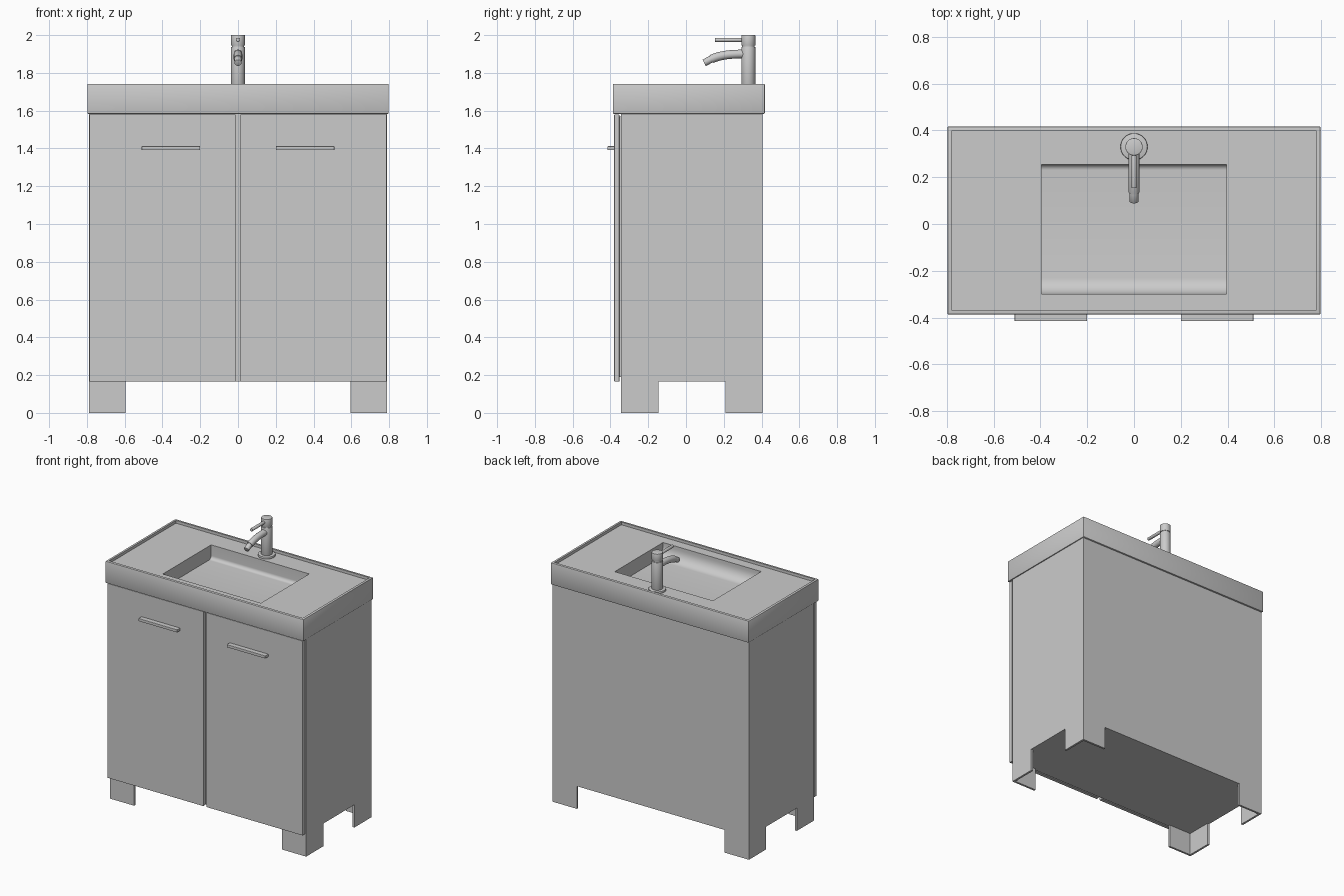
import bpy
import bmesh
from math import sin, cos, pi, radians
from mathutils import Vector

default = bpy.data.objects.get("Cube")
if default:
    bpy.data.objects.remove(default, do_unlink=True)


def make(name, bm):
    bmesh.ops.recalc_face_normals(bm, faces=bm.faces)
    mesh = bpy.data.meshes.new(name)
    bm.to_mesh(mesh)
    bm.free()
    obj = bpy.data.objects.new(name, mesh)
    bpy.context.collection.objects.link(obj)
    return obj


def activate(obj):
    bpy.ops.object.select_all(action="DESELECT")
    obj.select_set(True)
    bpy.context.view_layer.objects.active = obj


def smooth(obj):
    activate(obj)
    bpy.ops.object.shade_smooth_by_angle(angle=radians(35))


def box(name, x, y, z, bevel=0):
    """Box from (min, max) ranges, with optional rounded edges."""
    bm = bmesh.new()
    bmesh.ops.create_cube(bm, size=1)
    for v in bm.verts:
        v.co = [(lo + hi) / 2 + c * (hi - lo) for c, (lo, hi) in zip(v.co, (x, y, z))]
    if bevel:
        bmesh.ops.bevel(bm, geom=bm.edges[:], offset=bevel, segments=2,
                        profile=0.5, affect="EDGES")
    return make(name, bm)


def prism(name, profile, half_width):
    """Extrude a (y, z) outline symmetrically along x."""
    bm = bmesh.new()
    face = bm.faces.new([bm.verts.new((-half_width, y, z)) for y, z in profile])
    new = bmesh.ops.extrude_face_region(bm, geom=[face])["geom"]
    verts = [g for g in new if isinstance(g, bmesh.types.BMVert)]
    bmesh.ops.translate(bm, vec=(2 * half_width, 0, 0), verts=verts)
    return make(name, bm)


def cut(obj, *cutters):
    """Subtract each cutter, then delete it."""
    for cutter in cutters:
        cutter.hide_render = True
        mod = obj.modifiers.new("cut", "BOOLEAN")
        mod.operation = "DIFFERENCE"
        mod.solver = "EXACT"
        mod.object = cutter
        activate(obj)
        bpy.ops.object.modifier_apply(modifier=mod.name)
        bpy.data.objects.remove(cutter, do_unlink=True)


def rod(name, start, end, radius, bevel=0.0):
    """Round bar between two points."""
    a, b = Vector(start), Vector(end)
    bm = bmesh.new()
    bmesh.ops.create_cone(bm, cap_ends=True, segments=32, radius1=radius,
                          radius2=radius, depth=(b - a).length)
    if bevel:
        rims = [e for e in bm.edges if abs(e.verts[0].co.z - e.verts[1].co.z) < 1e-5]
        bmesh.ops.bevel(bm, geom=rims, offset=bevel, segments=2,
                        profile=0.5, affect="EDGES")
    turn = (b - a).to_track_quat("Z", "Y").to_matrix()
    for v in bm.verts:
        v.co = turn @ v.co + (a + b) / 2
    obj = make(name, bm)
    smooth(obj)
    return obj


def arc(cy, cz, ry, rz, start, end, steps=8):
    angles = [start + (end - start) * i / steps for i in range(steps + 1)]
    return [(cy + ry * cos(t), cz + rz * sin(t)) for t in angles]


# Cabinet with hollowed underside, leaving four L-shaped feet
FLOOR = 0.165
cabinet = box("cabinet", (-0.79, 0.79), (-0.345, 0.405), (0, 1.585))
below = (-0.1, FLOOR)
cut(cabinet,
    box("inner_cutter", (-0.775, 0.775), (-0.33, 0.39), below),
    box("front_cutter", (-0.595, 0.595), (-1, 1), below),
    box("side_cutter", (-1, 1), (-0.145, 0.21), below))

# Doors, hinge spacers and bar handles
for side, s in (("left", 1), ("right", -1)):
    def span(a, b):
        return sorted((s * a, s * b))
    box(side + "_door", span(0.013, 0.787), (-0.38, -0.353), (FLOOR, 1.58), 0.003)
    box(side + "_door_spacer", span(0.03, 0.77), (-0.354, -0.344), (0.19, 1.57))
    box(side + "_handle", span(0.2, 0.51), (-0.415, -0.379), (1.392, 1.412), 0.002)

# Washbasin slab with raised rim and scooped bowl
DECK = 1.722
basin = box("washbasin", (-0.797, 0.797), (-0.387, 0.417), (1.583, 1.742), 0.005)
bowl = ([(0.255, 1.8)] + arc(0.23, 1.645, 0.025, 0.025, 0, -pi / 2)
        + arc(-0.23, 1.7, 0.07, 0.08, -pi / 2, -pi) + [(-0.3, 1.8)])
cut(basin,
    box("deck_cutter", (-0.779, 0.779), (-0.369, 0.399), (DECK, 1.8)),
    prism("bowl_cutter", bowl, 0.395))
smooth(basin)

# Tap: flange, body, neck ring, head and lever
TAP_Y = 0.33


def tap_part(name, low, high, radius, bevel=0.002):
    rod(name, (0, TAP_Y, low), (0, TAP_Y, high), radius, bevel)


tap_part("tap_flange", DECK - 0.002, 1.737, 0.058, 0.004)
tap_part("tap_body", 1.73, 1.938, 0.037)
tap_part("tap_neck", 1.93, 1.95, 0.033, 0)
tap_part("tap_head", 1.945, 2.0, 0.037)
rod("tap_lever", (0, TAP_Y, 1.975), (0, 0.153, 1.975), 0.011, 0.002)

# Curved spout and angled nozzle
curve = bpy.data.curves.new("tap_spout", "CURVE")
curve.dimensions = "3D"
curve.bevel_depth = 0.023
curve.bevel_resolution = 6
curve.use_fill_caps = True
path = curve.splines.new("BEZIER")
path.bezier_points.add(1)
for point, (y, z), (dy, dz) in zip(path.bezier_points,
                                   ((0.31, 1.9), (0.135, 1.873)),
                                   ((-0.06, 0), (-0.05, -0.024))):
    point.co = (0, y, z)
    point.handle_left = (0, y - dy, z - dz)
    point.handle_right = (0, y + dy, z + dz)
spout = bpy.data.objects.new("tap_spout", curve)
bpy.context.collection.objects.link(spout)
activate(spout)
bpy.ops.object.convert(target="MESH")
smooth(bpy.context.view_layer.objects.active)
rod("tap_nozzle", (0, 0.14, 1.876), (0, 0.096, 1.853), 0.019, 0.002)
